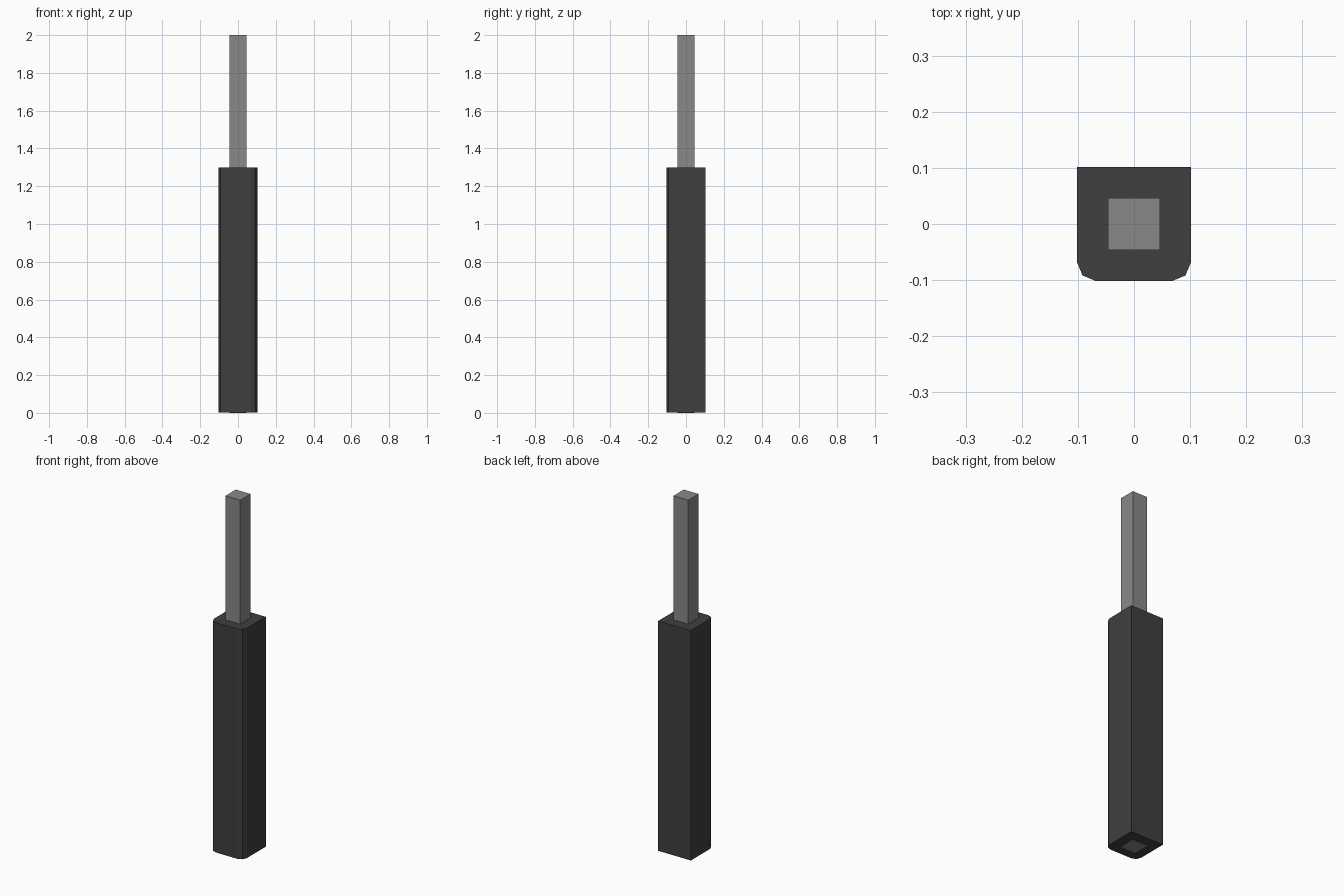
import bpy, bmesh

if "Cube" in bpy.data.objects:
    bpy.data.objects.remove(bpy.data.objects["Cube"])


def material(name, value):
    mat = bpy.data.materials.new(name)
    mat.diffuse_color = (value, value, value, 1)
    mat.use_nodes = True
    mat.node_tree.nodes["Principled BSDF"].inputs["Base Color"].default_value = mat.diffuse_color
    return mat


def square_bar(name, half, z0, z1, mat, rounded=False):
    bm = bmesh.new()
    bmesh.ops.create_cube(bm, size=2)
    for v in bm.verts:
        v.co = (v.co.x * half, v.co.y * half, z1 if v.co.z > 0 else z0)
    if rounded:
        # Round the top rim and the two front uprights; back and base stay sharp
        edges = [e for e in bm.edges
                 if all(v.co.z == z1 for v in e.verts)
                 or (e.verts[0].co.z != e.verts[1].co.z
                     and all(v.co.y < 0 for v in e.verts))]
        bmesh.ops.bevel(bm, geom=edges, offset=0.035, segments=2,
                        profile=0.5, affect='EDGES')
    mesh = bpy.data.meshes.new(name)
    bm.to_mesh(mesh)
    bm.free()
    mesh.materials.append(mat)
    obj = bpy.data.objects.new(name, mesh)
    bpy.context.collection.objects.link(obj)
    return obj


# Dark grip with softened edges
square_bar("handle", 0.102, 0.002, 1.30, material("dark_grip", 0.05), rounded=True)

# Square rod running through the grip and showing at its base
square_bar("rod", 0.046, 0.0, 2.0, material("steel", 0.25))
